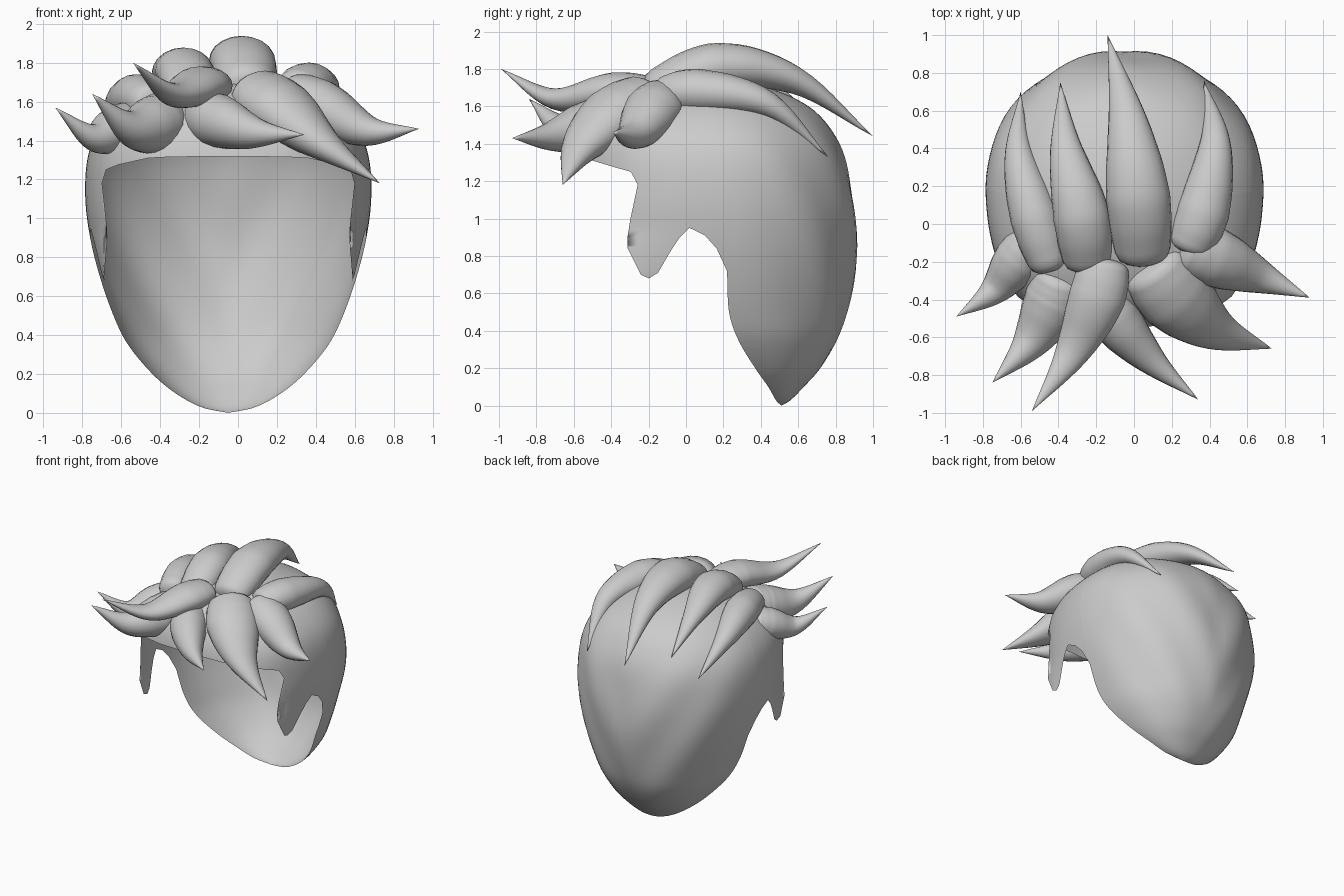
import bpy, bmesh, math
from mathutils import Vector

cube = bpy.data.objects.get("Cube")
if cube:
    bpy.data.objects.remove(cube)

GREY = (0.6, 0.6, 0.6, 1)
hair = bpy.data.materials.new("hair grey")
hair.use_nodes = True
hair.diffuse_color = GREY
hair.node_tree.nodes["Principled BSDF"].inputs["Base Color"].default_value = GREY


def spline(points, t):
    """Smooth curve through evenly spaced points, t from 0 to 1."""
    pts = [Vector(p) for p in points]
    pts = [2 * pts[0] - pts[1]] + pts + [2 * pts[-1] - pts[-2]]
    u = t * (len(points) - 1)
    i = min(int(u), len(points) - 2)
    u -= i
    a, b, c, d = pts[i:i + 4]
    return 0.5 * (2 * b + (c - a) * u + (2 * a - 5 * b + 4 * c - d) * u ** 2
                  + (3 * b - a - 3 * c + d) * u ** 3)


def lerp_table(table, x):
    """Straight interpolation in a list of (x, value) pairs."""
    for (x0, v0), (x1, v1) in zip(table, table[1:]):
        if x <= x1:
            return v0 + (v1 - v0) * max(0, x - x0) / (x1 - x0)
    return table[-1][1]


def skin(name, rings, closed=True):
    """Join rows of points into one smooth surface."""
    bm = bmesh.new()
    rows = [[bm.verts.new(p) for p in ring] for ring in rings]
    for low, high in zip(rows, rows[1:]):
        n = len(low)
        for i in range(n if closed else n - 1):
            j = (i + 1) % n
            bm.faces.new((low[i], low[j], high[j], high[i]))
    bmesh.ops.remove_doubles(bm, verts=bm.verts, dist=0.0005)
    bmesh.ops.recalc_face_normals(bm, faces=bm.faces)
    for f in bm.faces:
        f.smooth = True
    mesh = bpy.data.meshes.new(name)
    bm.to_mesh(mesh)
    bm.free()
    mesh.materials.append(hair)
    obj = bpy.data.objects.new(name, mesh)
    bpy.context.collection.objects.link(obj)


# Scalp sections: height, half width, side line y, back y, front y
SHELL = [
    (0, 0, .51, .51, .5), (.03, .14, .48, .56, .3), (.1, .27, .44, .63, 0),
    (.2, .39, .37, .72, -.3), (.35, .515, .28, .81, -.5), (.5, .59, .23, .86, -.55),
    (.7, .66, .22, .895, -.55), (.9, .71, .21, .91, -.55), (1.1, .735, .2, .9, -.55),
    (1.3, .725, .19, .86, -.55), (1.45, .67, .17, .79, -.51), (1.58, .55, .15, .68, -.42),
    (1.67, .39, .12, .52, -.27), (1.73, .2, .1, .31, -.08), (1.75, 0, .1, .1, .1),
]
# Lower edge of the front half: distance forward of the side line, height
HEM = [
    (0, .72), (.04, .84), (.09, .91), (.16, .95), (.2, .9), (.24, .83), (.3, .71), (.34, .68),
    (.375, .7), (.43, .84), (.44, 1), (.45, 1.18), (.49, 1.25), (.58, 1.275), (.7, 1.31), (.76, 1.32),
]
# By height: how far the sideburns lean forward, and how round the front corners are
LEAN = [(.9, 1.2), (1.2, 1)]
CORNER = [(.7, .15), (.95, .48), (1.2, .55)]
DEPTH = 0.75
STEPS = 64


def shell_point(row, angle):
    z, w, mid, back, front = row
    s, c = math.sin(angle), math.cos(angle)
    if s < -0.001:
        s = max(-1, s * lerp_table(LEAN, z))
        x = w * math.copysign(math.sqrt(1 - s * s) ** lerp_table(CORNER, z), c)
        return Vector((x - 0.05, mid + (mid - front) * s, z))
    # Shallow locks sweeping down and inward on the back
    fade = max(0, s) * math.sin(math.pi * min(1, z / 1.75))
    swell = 1 + 0.016 * fade * math.sin(9 * abs(angle - math.pi / 2) - 7 * z)
    x = w * math.copysign(abs(c) ** 0.95, c)
    return Vector((x * swell - 0.05, mid + (back - mid) * s * swell, z))


def row_at(z):
    """Scalp section at a given height."""
    lo, hi = 0.0, 1.0
    for _ in range(24):
        t = (lo + hi) / 2
        if spline(SHELL, t)[0] < z:
            lo = t
        else:
            hi = t
    return spline(SHELL, lo)


sections = [spline(SHELL, k / STEPS) for k in range(STEPS + 1)]

# Back of the scalp, down to the nape
back_angles = [math.pi * i / 40 for i in range(41)]
skin("scalp_back", [[shell_point(row, a) for a in back_angles] for row in sections], closed=False)

# Front of the scalp, with a notch over each ear and a sideburn before it
bends = [math.asin(d / DEPTH) for d, _ in HEM[:-1]]
bends = sorted(bends + [math.pi / 2 * k for k in (.04, .88)])
front_angles = [math.pi + a for a in bends] + [1.5 * math.pi]
front_angles += [2 * math.pi - a for a in reversed(bends)]
hems = [row_at(lerp_table(HEM, -math.sin(a) * DEPTH)) for a in front_angles]
skin("scalp_front", [[shell_point(max(row, hem, key=lambda r: r[0]), a)
                      for a, hem in zip(front_angles, hems)] for row in sections], closed=False)

# Spiky locks: swelling from a blunt root, then tapering to a point
TAPER = [(0, 0), (.006, .45), (.025, .74), (.07, .88), (.18, .97), (.32, 1), (.45, .9),
         (.6, .68), (.8, .34), (1, 0)]


def lock(name, path, width, height, steps=30, sides=20):
    rings = []
    for k in range(steps + 1):
        t = (k / steps) ** 1.5
        p = spline(path, t)
        along = (spline(path, min(1, t + .01)) - spline(path, max(0, t - .01))).normalized()
        side = along.cross(Vector((0, 0, 1))).normalized()
        up = side.cross(along)
        r = lerp_table(TAPER, t)
        rings.append([p + side * (width * r * math.cos(a)) + up * (height * r * math.sin(a))
                      for a in (2 * math.pi * i / sides for i in range(sides))])
    skin(name, rings)


# Fringe locks, from the left side round to the right
lock("fringe_left", [(.24, -.11, 1.64), (.43, -.18, 1.57), (.67, -.28, 1.45), (.93, -.39, 1.46)], .16, .14)
lock("fringe_front_left", [(.08, -.2, 1.66), (.23, -.39, 1.55), (.44, -.56, 1.38), (.73, -.66, 1.18)], .2, .15)
lock("fringe_middle", [(-.19, -.3, 1.53), (-.1, -.5, 1.5), (.09, -.72, 1.44), (.34, -.93, 1.43)], .14, .14)
lock("fringe_top", [(-.15, -.18, 1.68), (-.2, -.4, 1.68), (-.34, -.7, 1.64), (-.54, -.99, 1.8)], .15, .1)
lock("fringe_front_right", [(-.37, -.26, 1.54), (-.43, -.42, 1.48), (-.56, -.64, 1.47), (-.75, -.84, 1.64)], .16, .15)
lock("fringe_right", [(-.53, -.08, 1.51), (-.62, -.2, 1.46), (-.75, -.36, 1.42), (-.94, -.49, 1.57)], .13, .12)

# Swept back locks over the crown
lock("crown_left", [(.28, -.15, 1.65), (.37, .08, 1.68), (.43, .44, 1.61), (.37, .76, 1.33)], .14, .12)
lock("crown_middle", [(.05, -.21, 1.66), (.02, .16, 1.81), (-.04, .58, 1.74), (-.14, 1, 1.44)], .17, .13)
lock("crown_right", [(-.24, -.24, 1.64), (-.28, .05, 1.76), (-.36, .4, 1.7), (-.39, .75, 1.48)], .15, .12)
lock("crown_far_right", [(-.43, -.25, 1.59), (-.53, .05, 1.62), (-.61, .38, 1.54), (-.6, .7, 1.34)], .13, .12)
